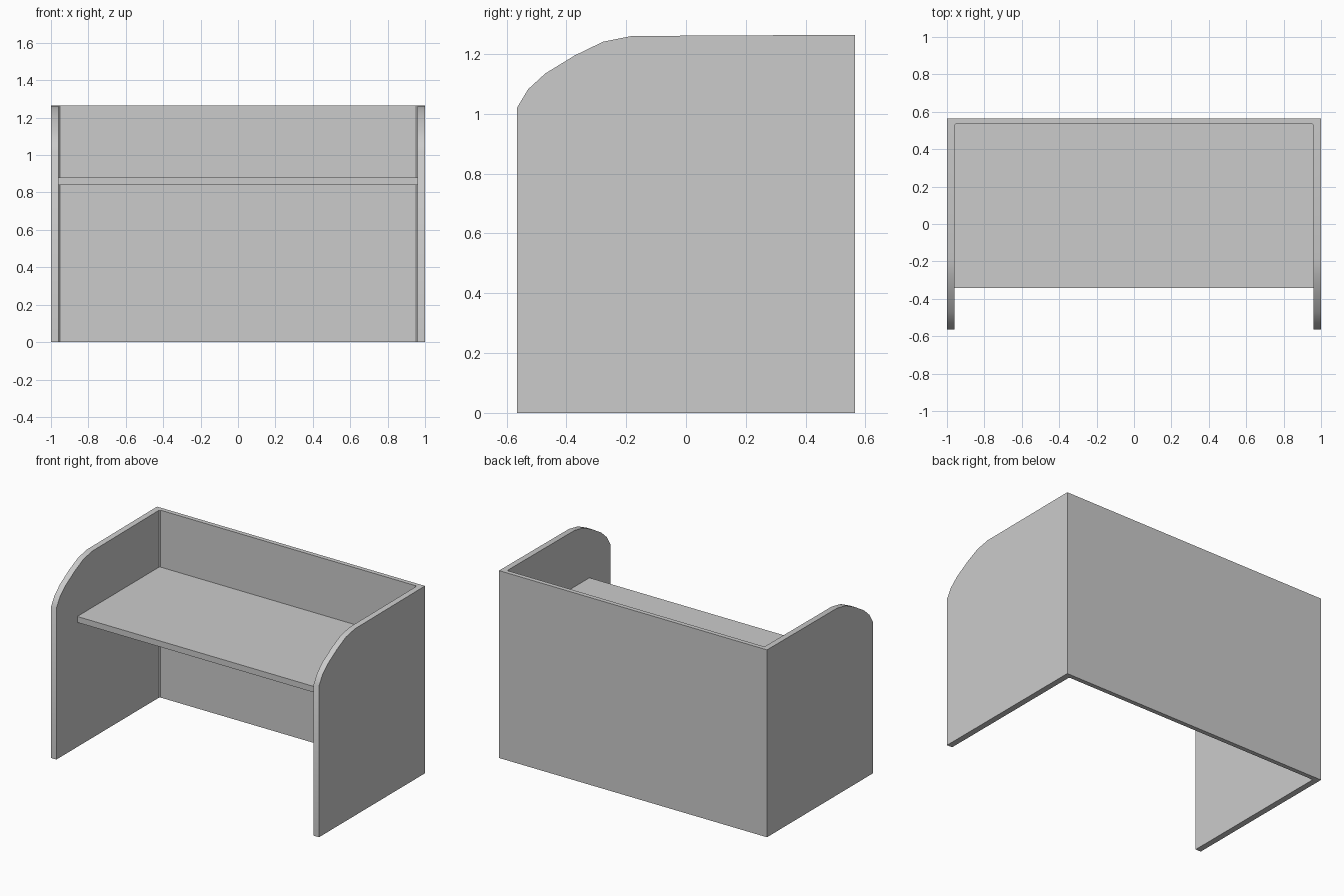
import bpy, bmesh, math
from mathutils import Vector

if "Cube" in bpy.data.objects:
    bpy.data.objects.remove(bpy.data.objects["Cube"])


def prism(name, points, direction):
    """Extrude a closed polygon along a direction into a solid object."""
    bm = bmesh.new()
    face = bm.faces.new([bm.verts.new(p) for p in points])
    ext = bmesh.ops.extrude_face_region(bm, geom=[face])
    moved = [g for g in ext["geom"] if isinstance(g, bmesh.types.BMVert)]
    bmesh.ops.translate(bm, verts=moved, vec=Vector(direction))
    bmesh.ops.recalc_face_normals(bm, faces=bm.faces[:])
    mesh = bpy.data.meshes.new(name)
    bm.to_mesh(mesh)
    bm.free()
    obj = bpy.data.objects.new(name, mesh)
    bpy.context.collection.objects.link(obj)
    return obj


D = 0.565            # half depth
INNER_X = 0.96       # inner face of side panels
INNER_Y = 0.535      # inner face of back panel
C = 0.008            # tiny bevel in the inner corners

# U-shaped privacy screen: both sides and the back in one piece
half = [(0, D), (1, D), (1, -D), (INNER_X, -D),
        (INNER_X, INNER_Y - C), (INNER_X - C, INNER_Y)]
plan = half[1:] + [(-x, y) for x, y in reversed(half[1:])]
screen = prism("desk_screen", [(x, y, 0) for x, y in plan], (0, 0, 1.35))

# Side profile that trims the screen to its rounded front top corners
profile = [(-0.61, -0.1), (-0.61, 0.947), (-D, 1.02), (-0.528, 1.082),
           (-0.47, 1.135), (-0.372, 1.195), (-0.277, 1.241), (-0.182, 1.26),
           (D, 1.264), (0.65, 1.264), (0.65, -0.1)]
cutter = prism("profile_cutter", [(-1.1, y, z) for y, z in profile], (2.2, 0, 0))
cutter.hide_render = True

trim = screen.modifiers.new("trim", 'BOOLEAN')
trim.operation = 'INTERSECT'
trim.solver = 'EXACT'
trim.object = cutter
bpy.context.view_layer.objects.active = screen
screen.select_set(True)
bpy.ops.object.modifier_apply(modifier="trim")
bpy.data.objects.remove(cutter)
bpy.ops.object.shade_smooth_by_angle(angle=math.radians(35))

# Desktop resting between the side panels
F = -0.342
prism("desktop", [(-INNER_X, F, 0.84), (INNER_X, F, 0.84),
                  (INNER_X, INNER_Y, 0.84), (-INNER_X, INNER_Y, 0.84)],
      (0, 0, 0.04))
